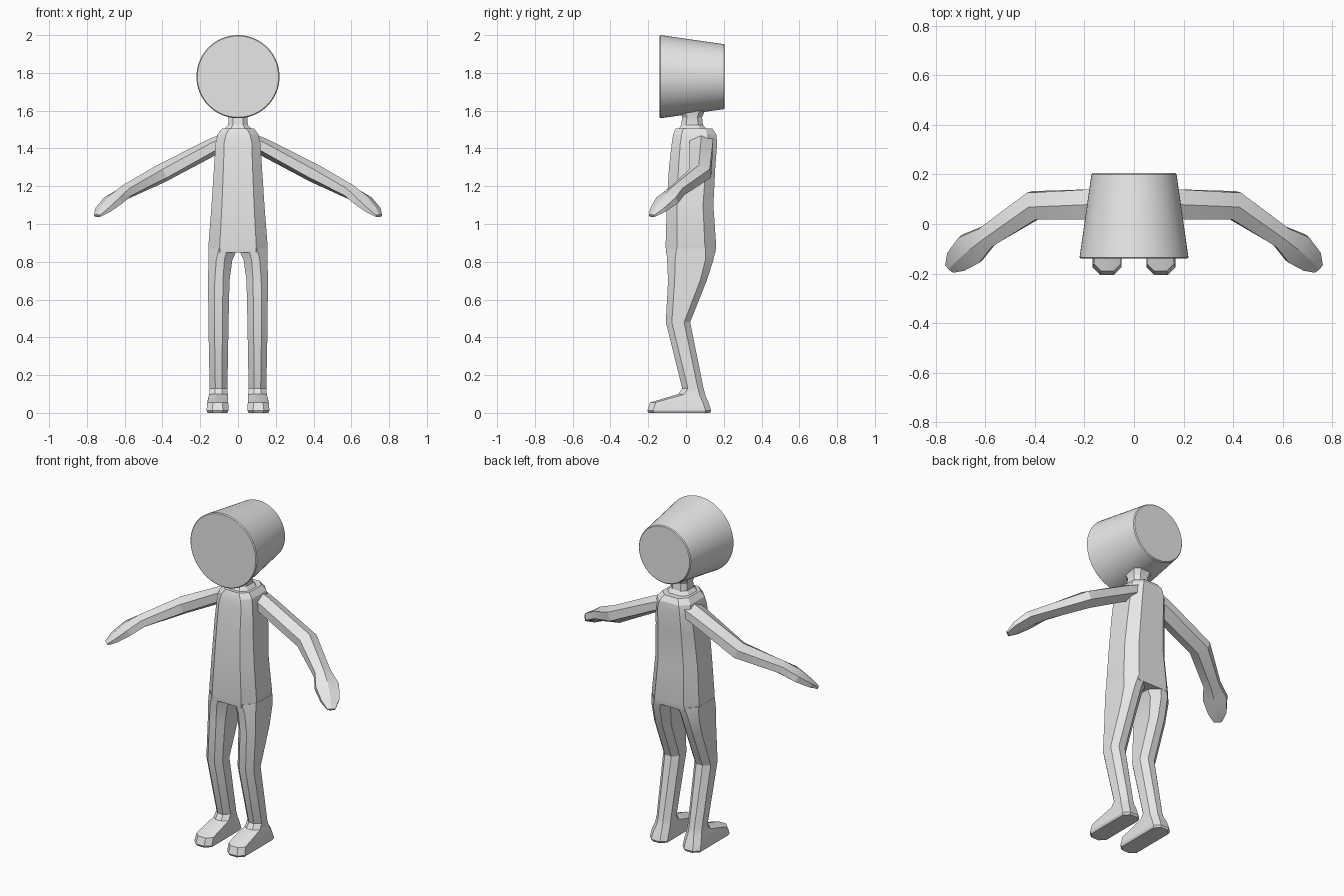
import bpy, bmesh, math
from mathutils import Vector

old = bpy.data.objects.get("Cube")
if old:
    bpy.data.objects.remove(old, do_unlink=True)

grey = bpy.data.materials.new("plain_grey")
grey.use_nodes = True
grey.diffuse_color = (0.8, 0.8, 0.8, 1)
grey.node_tree.nodes["Principled BSDF"].inputs["Base Color"].default_value = (0.8, 0.8, 0.8, 1)


def loft(name, rings, angle=20):
    """Skin a list of equally sized point rings and cap both ends."""
    bm = bmesh.new()
    loops = [[bm.verts.new(p) for p in ring] for ring in rings]
    n = len(loops[0])
    for a, b in zip(loops, loops[1:]):
        for i in range(n):
            j = (i + 1) % n
            bm.faces.new((a[i], a[j], b[j], b[i]))
    bm.faces.new(loops[0])
    bm.faces.new(loops[-1])
    bmesh.ops.recalc_face_normals(bm, faces=bm.faces)
    mesh = bpy.data.meshes.new(name)
    bm.to_mesh(mesh)
    bm.free()
    mesh.materials.append(grey)
    obj = bpy.data.objects.new(name, mesh)
    bpy.context.collection.objects.link(obj)
    bpy.ops.object.select_all(action='DESELECT')
    obj.select_set(True)
    bpy.context.view_layer.objects.active = obj
    bpy.ops.object.shade_smooth_by_angle(angle=math.radians(angle))
    return obj


def octagon(x0, x1, y0, y1, zf, zb, c):
    """Rectangle with cut corners, tilted from zf at the front to zb at the back."""
    flat = [(x0 + c, y0), (x1 - c, y0), (x1, y0 + c), (x1, y1 - c),
            (x1 - c, y1), (x0 + c, y1), (x0, y1 - c), (x0, y0 + c)]
    return [(x, y, zf + (zb - zf) * (y - y0) / (y1 - y0)) for x, y in flat]


def mirrored(rings, side):
    return [[(side * p[0], p[1], p[2]) for p in ring] for ring in rings]


# Head: tapered drum lying front to back, with a small rounded rim
head = []
for y, r in ((-0.14, 0.215), (-0.135, 0.22), (0.2, 0.172), (0.205, 0.167)):
    turns = [2 * math.pi * i / 64 for i in range(64)]
    head.append([(r * math.cos(t), y, 1.78 + r * math.sin(t)) for t in turns])
loft("head", head, 30)

# Neck, flared at both ends: half width, front, back, height, corner
neck = [(0.075, -0.04, 0.11, 1.5, 0.035), (0.052, -0.025, 0.09, 1.525, 0.025),
        (0.05, -0.02, 0.085, 1.565, 0.025), (0.06, -0.035, 0.1, 1.6, 0.028)]
loft("neck", [octagon(-w, w, f, b, z, z, c) for w, f, b, z, c in neck])

# Torso: half width, front, back, height, corner
torso = [(0.15, -0.105, 0.155, 0.85, 0.055), (0.157, -0.108, 0.16, 0.88, 0.06),
         (0.14, -0.102, 0.145, 1.1, 0.055), (0.127, -0.09, 0.155, 1.3, 0.05),
         (0.118, -0.075, 0.165, 1.43, 0.045), (0.108, -0.068, 0.16, 1.475, 0.045),
         (0.085, -0.055, 0.14, 1.505, 0.04)]
loft("torso", [octagon(-w, w, f, b, z, z, c) for w, f, b, z, c in torso])

# Leg with foot: inner, outer, front, back, front height, back height, corner
leg = [(0.002, 0.156, -0.105, 0.158, 0.87, 0.87, 0.055),
       (0.03, 0.157, -0.1, 0.145, 0.81, 0.81, 0.042),
       (0.045, 0.158, -0.095, 0.11, 0.7, 0.7, 0.035),
       (0.05, 0.157, -0.107, 0.022, 0.48, 0.48, 0.032),
       (0.056, 0.15, -0.02, 0.093, 0.13, 0.13, 0.03),
       (0.054, 0.153, -0.04, 0.103, 0.1, 0.09, 0.03),
       (0.052, 0.162, -0.19, 0.118, 0.055, 0.06, 0.03),
       (0.05, 0.167, -0.205, 0.134, 0.012, 0.012, 0.03),
       (0.056, 0.161, -0.198, 0.128, 0, 0, 0.03)]

# Arm with hand: centre x, y, z, half width, half thickness
arm = [(0.07, 0.08, 1.435, 0.062, 0.045), (0.13, 0.08, 1.41, 0.062, 0.046),
       (0.405, 0.075, 1.268, 0.057, 0.05), (0.595, -0.052, 1.17, 0.045, 0.04),
       (0.66, -0.1, 1.125, 0.066, 0.036), (0.715, -0.148, 1.075, 0.05, 0.024),
       (0.745, -0.18, 1.043, 0.022, 0.009)]
centres = [Vector(row[:3]) for row in arm]
arm_rings = []
for i, (centre, row) in enumerate(zip(centres, arm)):
    ahead = centres[min(i + 1, len(arm) - 1)] - centre
    behind = centre - centres[max(i - 1, 0)]
    along = (ahead.normalized() + behind.normalized()).normalized()
    across = along.cross(Vector((0, 0, 1))).normalized()
    up = across.cross(along)
    w, t = row[3:]
    hexagon = ((0, t), (w, t / 2), (w, -t / 2), (0, -t), (-w, -t / 2), (-w, t / 2))
    arm_rings.append([centre + across * u + up * v for u, v in hexagon])

leg_rings = [octagon(*row) for row in leg]
for side, word in ((1, "left"), (-1, "right")):
    loft(word + "_leg", mirrored(leg_rings, side))
    loft(word + "_arm", mirrored(arm_rings, side))
